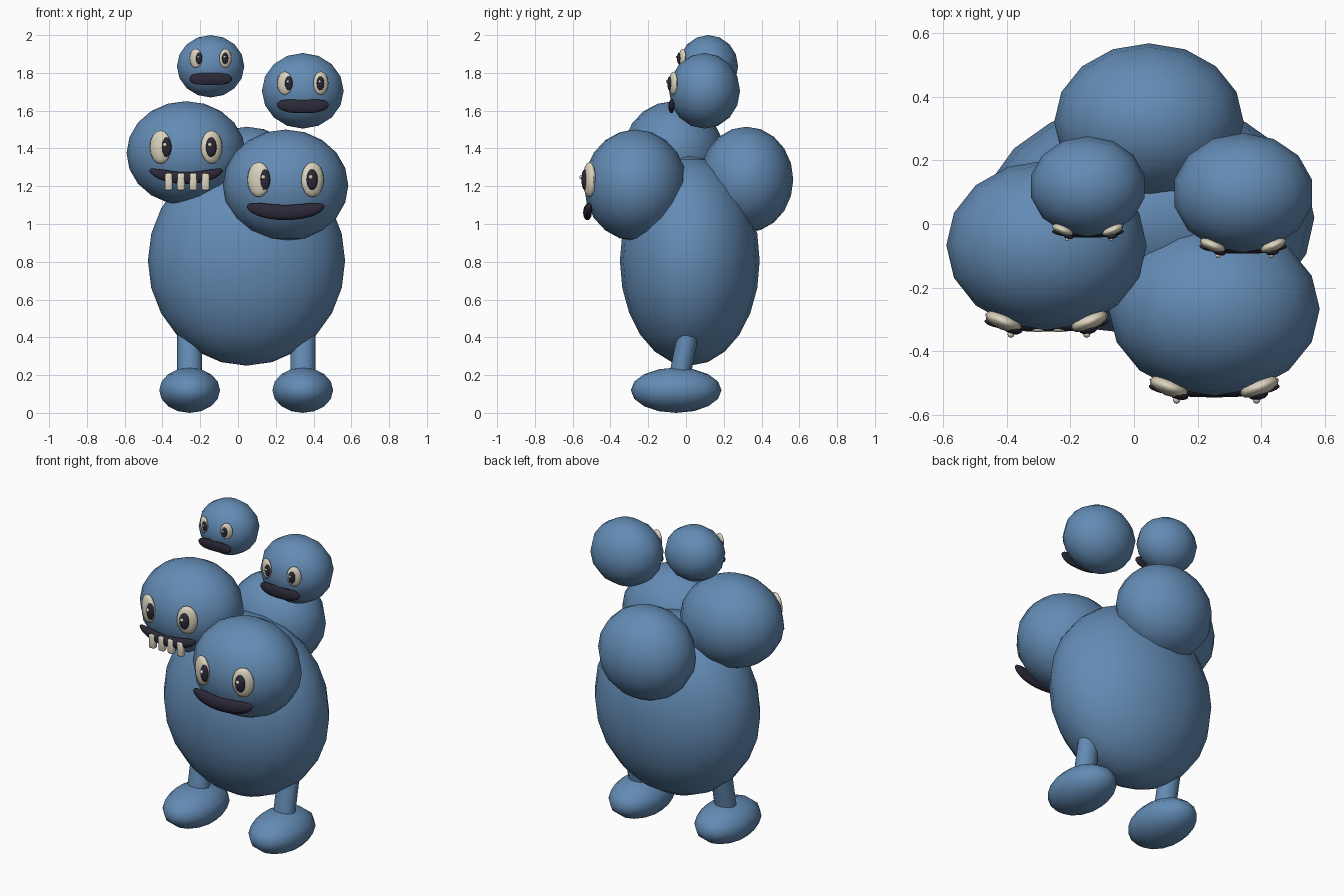
import bpy, bmesh, math
from mathutils import Matrix, Vector

if "Cube" in bpy.data.objects:
    bpy.data.objects.remove(bpy.data.objects["Cube"])


def material(name, rgb):
    m = bpy.data.materials.new(name)
    m.diffuse_color = (*rgb, 1)
    m.use_nodes = True
    m.node_tree.nodes["Principled BSDF"].inputs["Base Color"].default_value = m.diffuse_color
    return m


BLUE = material("soft blue", (0.125, 0.26, 0.46))
CREAM = material("cream", (0.72, 0.66, 0.52))
DARK = material("dark plum", (0.025, 0.022, 0.04))


def finish(name, bm, mat, angle=60):
    bmesh.ops.recalc_face_normals(bm, faces=bm.faces)
    me = bpy.data.meshes.new(name)
    bm.to_mesh(me)
    bm.free()
    me.materials.append(mat)
    ob = bpy.data.objects.new(name, me)
    bpy.context.collection.objects.link(ob)
    bpy.context.view_layer.objects.active = ob
    ob.select_set(True)
    bpy.ops.object.shade_smooth_by_angle(angle=math.radians(angle))
    ob.select_set(False)
    return ob


def ellipsoid(name, loc, radii, mat, seg=16, rings=8, turn=0):
    bm = bmesh.new()
    bmesh.ops.create_uvsphere(bm, u_segments=seg, v_segments=rings, radius=1)
    bm.transform(Matrix.Translation(loc) @ Matrix.Rotation(turn, 4, 'Z')
                 @ Matrix.Diagonal((*radii, 1)))
    return finish(name, bm, mat)


def mouth(name, loc, half_w, half_h, depth, sag):
    # Lens-shaped sweep along x, with the ends lifted by sag
    bm = bmesh.new()
    n, k = 14, 10
    rings = []
    for i in range(n + 1):
        t = -math.cos(math.pi * (0.03 + 0.94 * i / n))
        s = math.sqrt(1 - t ** 4)
        rings.append([bm.verts.new((
            loc[0] + half_w * t,
            loc[1] + depth * 0.5 * t * t + depth * s * math.cos(2 * math.pi * j / k),
            loc[2] + sag * (t * t - 0.5) + half_h * s * math.sin(2 * math.pi * j / k)))
            for j in range(k)])
    for a, b in zip(rings, rings[1:]):
        for j in range(k):
            bm.faces.new((a[j], a[(j + 1) % k], b[(j + 1) % k], b[j]))
    bm.faces.new(rings[0])
    bm.faces.new(rings[-1])
    finish(name, bm, DARK)


def face(label, c, r, eye_dz, mouth_dz, mouth_h, sag):
    R, front = r[0], c[1] - r[1]
    for side, word in ((-1, "left"), (1, "right")):
        # Eye white lying on the head surface
        dx = side * 0.43 * R
        dy = -r[1] * math.sqrt(1 - 0.43 ** 2 - (eye_dz / r[2]) ** 2)
        turn = math.atan2(dx / r[0] ** 2, -dy / r[1] ** 2)
        z = c[2] + eye_dz
        ellipsoid(f"{label}_{word}_eye", (c[0] + dx, c[1] + dy, z),
                  (0.195 * R, 0.085 * R, 0.28 * R), CREAM, 12, 8, turn)
        # Pupil and glint
        px = c[0] + side * 0.378 * R + 0.043 * R
        ellipsoid(f"{label}_{word}_pupil", (px, front + 0.01 * R, z),
                  (0.095 * R, 0.05 * R, 0.165 * R), DARK, 10, 8, turn * 0.6)
        ellipsoid(f"{label}_{word}_glint", (px - 0.02 * R, front - 0.04 * R, z + 0.04 * R),
                  (0.036 * R,) * 3, CREAM, 8, 6)
    mouth(f"{label}_mouth", (c[0], front + 0.055 * R, c[2] + mouth_dz),
          0.62 * R, mouth_h, 0.07 * R, sag)


# Body and rear lump
ellipsoid("body", (0.045, 0.02, 0.805), (0.522, 0.37, 0.555), BLUE, 20, 12)
ellipsoid("back_lump", (0.047, 0.32, 1.235), (0.298, 0.248, 0.28), BLUE, 16, 10)

# Heads: centre, radii, eye height, mouth height, mouth half height, mouth sag
HEADS = {
    "front_head": ((0.252, -0.267, 1.205), (0.332, 0.273, 0.295), 0.03, -0.128, 0.042, 0.032),
    "side_head": ((-0.275, -0.067, 1.375), (0.315, 0.267, 0.275), 0.032, -0.112, 0.033, 0.04),
    "upper_small_head": ((-0.145, 0.118, 1.835), (0.183, 0.158, 0.165), 0.042, -0.067, 0.033, 0.0),
    "lower_small_head": ((0.343, 0.098, 1.705), (0.222, 0.188, 0.2), 0.04, -0.078, 0.037, 0.01),
}
for label, (c, r, *rest) in HEADS.items():
    small = r[0] < 0.25
    ellipsoid(label, c, r, BLUE, 14 if small else 16, 8 if small else 10)
    face(label, c, r, *rest)

# Teeth
for i in range(4):
    bm = bmesh.new()
    bmesh.ops.create_cube(bm, size=1)
    bm.transform(Matrix.Translation((-0.367 + 0.065 * i, -0.322, 1.223))
                 @ Matrix.Diagonal((0.041, 0.036, 0.09, 1)))
    bmesh.ops.bevel(bm, geom=bm.edges[:], offset=0.01, segments=2,
                    affect='EDGES', profile=0.5)
    finish(f"tooth_{i + 1}", bm, CREAM)

# Legs and feet
for x, word in ((-0.256, "left"), (0.343, "right")):
    a, b = Vector((x, -0.04, 0.16)), Vector((x, 0.012, 0.42))
    bm = bmesh.new()
    bmesh.ops.create_cone(bm, cap_ends=True, segments=12, radius1=0.066,
                          radius2=0.066, depth=(b - a).length)
    # Slightly flattened front to back, leaning backwards
    bm.transform(Matrix.Translation((a + b) / 2)
                 @ (b - a).to_track_quat('Z', 'Y').to_matrix().to_4x4()
                 @ Matrix.Diagonal((1, 0.85, 1, 1)))
    finish(f"{word}_leg", bm, BLUE)
    ellipsoid(f"{word}_foot", (x, -0.052, 0.12), (0.165, 0.24, 0.12), BLUE, 14, 8)
